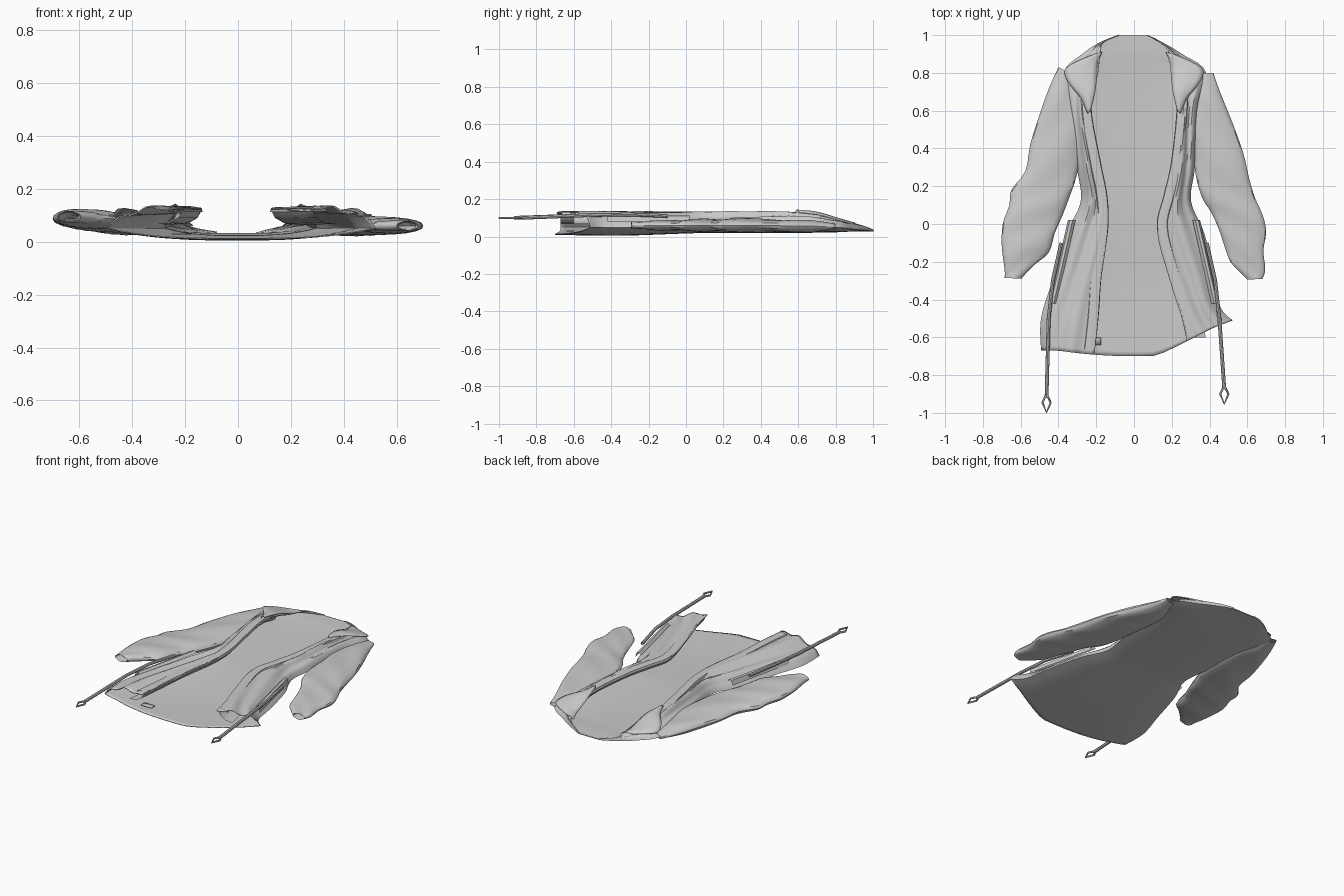
import bpy, bmesh, math
from mathutils import Vector

cube = bpy.data.objects.get("Cube")
if cube:
    bpy.data.objects.remove(cube)

cloth = bpy.data.materials.new("grey cloth")
cloth.use_nodes = True
grey = (0.6, 0.6, 0.6, 1)
cloth.diffuse_color = grey
cloth.node_tree.nodes["Principled BSDF"].inputs["Base Color"].default_value = grey


def resample(rows, steps):
    """Smoothly interpolate between rows of numbers."""
    result = []
    last = len(rows) - 1
    for i in range(last):
        a, b, c, d = (Vector(rows[max(0, min(last, i + k))]) for k in (-1, 0, 1, 2))
        for j in range(steps):
            t = j / steps
            linear = b.lerp(c, t)
            curved = linear + (t * (1 - t) / 2) * ((c - a - (c - b) * 2) * (1 - t) - (d - b - (c - b) * 2) * t)
            result.append(curved)
    return result + [Vector(rows[last])]


def loft(name, sections, closed=False, thickness=0.0):
    """Skin a list of equal length sections with quads."""
    bm = bmesh.new()
    grid = [[bm.verts.new(p) for p in section] for section in sections]
    count = len(grid[0])
    for low, high in zip(grid, grid[1:]):
        for i in range(count if closed else count - 1):
            j = (i + 1) % count
            bm.faces.new((low[i], low[j], high[j], high[i]))
    bmesh.ops.remove_doubles(bm, verts=bm.verts, dist=0.0005)
    bmesh.ops.recalc_face_normals(bm, faces=bm.faces)
    mesh = bpy.data.meshes.new(name)
    bm.to_mesh(mesh)
    bm.free()
    mesh.materials.append(cloth)
    obj = bpy.data.objects.new(name, mesh)
    bpy.context.collection.objects.link(obj)
    if thickness:
        solid = obj.modifiers.new("thickness", "SOLIDIFY")
        solid.thickness = thickness
        solid.offset = 0
    bpy.ops.object.select_all(action="DESELECT")
    obj.select_set(True)
    bpy.context.view_layer.objects.active = obj
    bpy.ops.object.shade_smooth_by_angle(angle=math.radians(40))
    return obj


# Body rows: y, right side, left side, right opening, left opening, back z, edge z, top z
body_rows = [
    (1.0, -.08, .07, -.08, .07, .03, .03, .035),
    (.96, -.18, .15, -.165, .14, .03, .035, .05),
    (.9, -.27, .25, -.18, .19, .03, .04, .065),
    (.8, -.37, .38, -.19, .21, .025, .05, .085),
    (.6, -.34, .34, -.23, .23, .022, .055, .12),
    (.3, -.3, .32, -.18, .2, .022, .055, .125),
    (.12, -.28, .3, -.145, .16, .022, .05, .125),
    (-.05, -.355, .37, -.14, .125, .017, .05, .125),
    (-.3, -.43, .43, -.175, .19, .008, .05, .125),
    (-.5, -.49, .46, -.19, .25, .008, .05, .127),
    (-.67, -.49, .52, -.21, .28, .012, .05, .127),
]
rows = resample(body_rows, 5)


def hem(x, y):
    """Bow the hem downwards and lift its left corner."""
    weight = max(0, min(1, (-y - .4) / .27))
    lift = max(0, x - .12) * .4 - .03 * max(0, 1 - (x / .4) ** 2)
    return y + weight * lift


def front_z(t, side, y, edge, top):
    fold = .012 * math.sin(t * 13 + side + y * 5) * math.sin(math.pi * t)
    depth = min(1, (top - edge) / .06)
    return edge + (top - edge) * (1 - t ** 3) ** .7 + fold * depth


def half_section(row, side):
    y, right, left, right_in, left_in, low, edge, top = row
    outer, inner = (right, right_in) if side < 0 else (left, left_in)
    points = []
    for i in range(15):
        t = i / 14
        x = inner + (outer - inner) * t
        points.append((x, hem(x, y), front_z(t, side, y, edge, top)))
    for i in range(1, 11):
        u = 1 - i / 10
        x = outer * u
        points.append((x, hem(x, y), low + (edge - low) * u ** 3))
    return points


# Coat body: front panels wrapping round the sides into the back
loft("coat_body", [half_section(r, -1) + half_section(r, 1)[-2::-1] for r in rows], thickness=.005)

# Button bands and folded facings beside the opening
for side, label in ((-1, "right"), (1, "left")):
    band, facing = [], []
    for row in rows[18:]:
        x, top = row[3 if side < 0 else 4], row[7]
        band.append([(x + side * w, hem(x, row[0]) + .03, top + h)
                     for w, h in ((-.004, -.012), (0, .003), (.025, .007), (.05, .004), (.056, -.012))])
        facing.append([(x + side * w, hem(x, row[0]) + .02, top - h)
                       for w, h in ((0, .006), (.015, .035), (.05, .055), (.1, .06))])
    loft(label + "_button_band", band)
    loft(label + "_facing", facing)

# Sleeve rows: outer x, outer y, inner x, inner y, middle z, half thickness
right_sleeve = [
    (-.4, .83, -.34, .8, .06, .012),
    (-.45, .72, -.29, .62, .06, .03),
    (-.5, .58, -.28, .45, .063, .035),
    (-.55, .42, -.3, .27, .066, .037),
    (-.575, .28, -.35, .12, .07, .037),
    (-.65, .18, -.385, .03, .075, .035),
    (-.66, .1, -.42, -.05, .08, .035),
    (-.695, -.0, -.45, -.15, .085, .034),
    (-.7, -.12, -.52, -.21, .09, .03),
    (-.685, -.24, -.575, -.265, .094, .022),
    (-.685, -.285, -.595, -.29, .094, .02),
]
left_sleeve = [
    (.42, .8, .36, .8, .055, .012),
    (.455, .7, .3, .62, .055, .03),
    (.52, .54, .315, .42, .057, .034),
    (.58, .37, .325, .27, .06, .035),
    (.61, .24, .36, .14, .06, .034),
    (.64, .14, .41, .06, .06, .032),
    (.68, .05, .45, -.03, .06, .03),
    (.7, -.04, .48, -.12, .06, .027),
    (.685, -.14, .51, -.2, .06, .025),
    (.695, -.24, .57, -.265, .06, .02),
    (.68, -.29, .6, -.295, .06, .018),
]
for label, table in (("right", right_sleeve), ("left", left_sleeve)):
    sections = []
    for n, row in enumerate(resample(table, 3)):
        ox, oy, ix, iy, z, thick = row
        ring = []
        for i in range(20):
            a = math.tau * i / 20
            c, s = math.cos(a), math.sin(a)
            t = .5 + .5 * c
            wrinkle = 1 + .13 * math.sin(n * .9 + c * 4)
            ring.append((ox + (ix - ox) * t, oy + (iy - oy) * t,
                         z + thick * math.copysign(abs(s) ** .8, s) * wrinkle))
        sections.append(ring)
    # Tuck the cuff edge back inside
    end = sections[-1]
    middle = sum((Vector(p) for p in end), Vector()) / len(end)
    sections.append([middle + (Vector(p) - middle) * .8 + Vector((0, .05, 0)) for p in end])
    loft(label + "_sleeve", sections, closed=True)

# Folded lapels: y, inner x, outer x, inner z, outer z
lapel_rows = [
    (.91, .17, .22, .06, .062),
    (.85, .19, .35, .075, .08),
    (.8, .195, .365, .09, .095),
    (.74, .2, .33, .11, .112),
    (.68, .21, .28, .125, .122),
    (.6, .23, .245, .13, .13),
]
for side, label in ((-1, "right"), (1, "left")):
    sections = []
    for y, inner, outer, zi, zo in resample(lapel_rows, 3):
        sections.append([(side * (inner + (outer - inner) * i / 6),
                          y - .015 * i / 6,
                          zi + (zo - zi) * i / 6 + .012 * math.sin(math.pi * i / 6))
                         for i in range(7)])
    loft(label + "_lapel", sections, thickness=.004)


def tube(name, path, radius, sides=8):
    sections = []
    points = [Vector(p) for p in path]
    for i, p in enumerate(points):
        along = (points[min(i + 1, len(points) - 1)] - points[max(i - 1, 0)]).normalized()
        across = along.cross(Vector((0, 0, 1))).normalized()
        up = across.cross(along)
        sections.append([p + radius * (across * math.cos(math.tau * k / sides) + up * math.sin(math.tau * k / sides))
                         for k in range(sides)])
    loft(name, sections, closed=True)


# Waist cords with open pointed ends, and the pocket edges they lie along
for side, label, shift in ((-1, "right", 0), (1, "left", .045)):
    end = Vector((side * (.463 + shift / 3), -.92 + shift, .1))
    tube(label + "_cord", [(side * .385, -.1, .11), (side * .43, -.3, .118),
                           (side * .452, -.5, .115), end], .01)
    loop = [end + Vector(o) for o in ((0, .02, 0), (-.022, -.025, 0), (0, -.077, 0),
                                      (.022, -.025, 0), (0, .02, 0))]
    tube(label + "_cord_end", loop, .006, 6)
    welt = []
    for i in range(9):
        t = i / 8
        x, y = .33 + .1 * t, .02 - .44 * t
        welt.append([(side * (x + w), y, .1 + h) for w, h in ((-.02, 0), (-.005, .013), (.01, .01), (.02, -.02))])
    loft(label + "_pocket_edge", welt)

# Small inner label at the hem
loft("hem_tab", [[(x, y, .03) for x in (-.25, -.175)] for y in (-.6, -.64)], thickness=.004)
